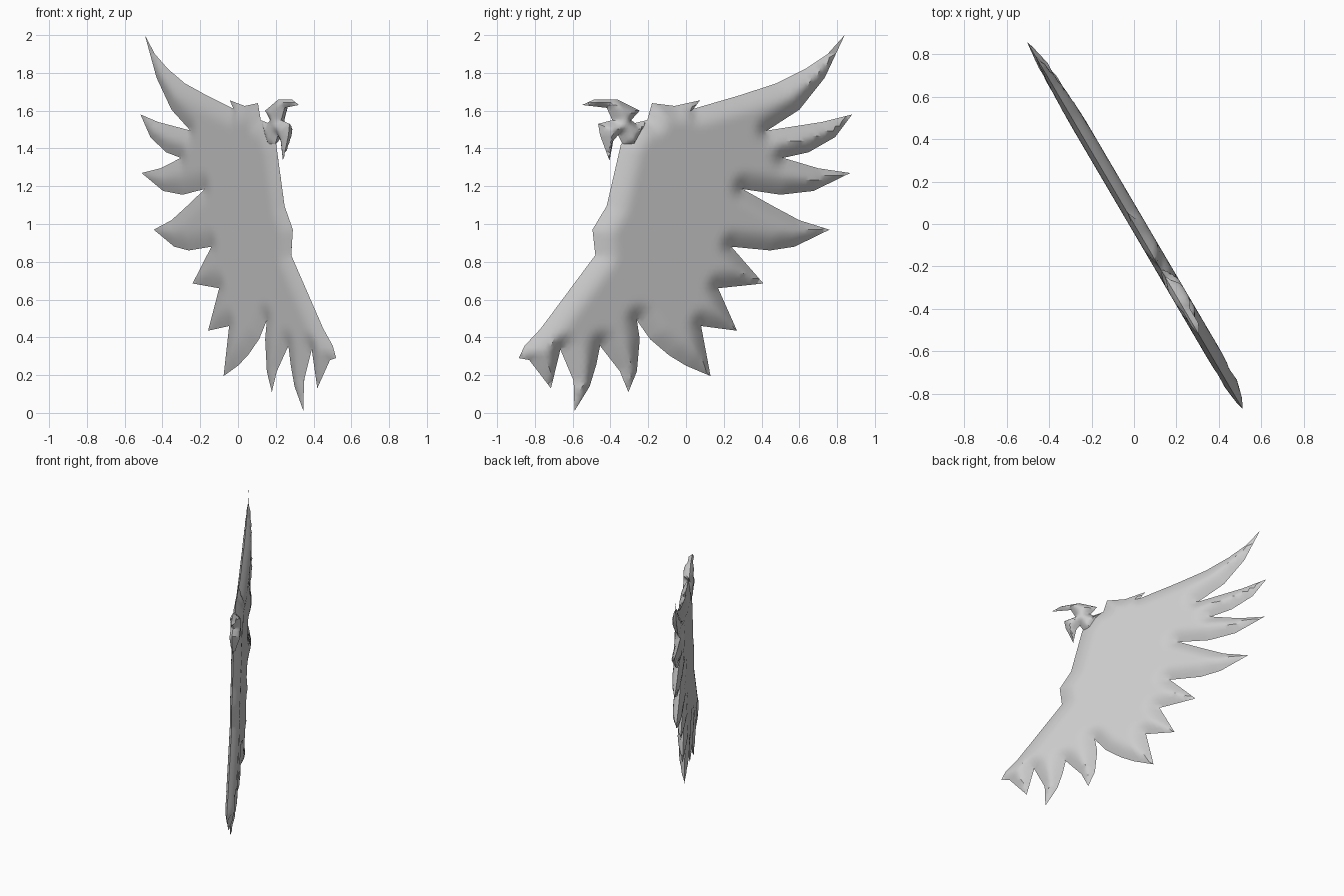
import bpy, bmesh, math
from mathutils import Vector
from mathutils.geometry import delaunay_2d_cdt, intersect_point_line

if "Cube" in bpy.data.objects:
    bpy.data.objects.remove(bpy.data.objects["Cube"])

# The wing stands in an upright plane turned about z; outlines are (y, z) in it
LEAN = -0.587
NORMAL = Vector((0.862, 0.506, 0))
FRONT, BACK = 0.05, -0.022

grey = bpy.data.materials.new("grey")
grey.diffuse_color = (0.6, 0.6, 0.6, 1)
grey.use_nodes = True
grey.node_tree.nodes["Principled BSDF"].inputs["Base Color"].default_value = grey.diffuse_color


def edge_distance(p, outline):
    best = 9.0
    for a, b in zip(outline, outline[1:] + outline[:1]):
        q, t = intersect_point_line(p, a, b)
        q = a if t < 0 else b if t > 1 else Vector(q[:2])
        best = min(best, (p - q).length)
    return best


def padded_plate(name, outline, step, rim):
    """Fill an outline with a fine net and swell it on both sides, sharp at the rim."""
    outline = [Vector(p) for p in outline]
    pts = []
    for a, b in zip(outline, outline[1:] + outline[:1]):
        n = max(1, round((b - a).length / (step * 1.3)))
        pts += [a.lerp(b, i / n) for i in range(n)]
    border = list(range(len(pts)))
    ys, zs = [p.x for p in outline], [p.y for p in outline]
    for i in range(int((max(ys) - min(ys)) / step) + 1):
        for j in range(int((max(zs) - min(zs)) / step) + 1):
            p = Vector((min(ys) + (i + 0.5 * (j % 2)) * step, min(zs) + j * step))
            if edge_distance(p, outline) > step * 0.35:
                pts.append(p)
    verts, _, faces, *_ = delaunay_2d_cdt(pts, [], [border], 1, 1e-5)

    bm = bmesh.new()
    for side in (FRONT, BACK):
        made = []
        for p in verts:
            swell = math.sin(math.pi / 2 * min(1, edge_distance(p, outline) / rim))
            made.append(bm.verts.new(Vector((LEAN * p.x, p.x, p.y)) + NORMAL * side * swell))
        for f in faces:
            loop = [made[i] for i in f]
            bm.faces.new(loop if side > 0 else loop[::-1])
    bmesh.ops.delete(bm, geom=[v for v in bm.verts if not v.link_faces], context='VERTS')
    bmesh.ops.remove_doubles(bm, verts=bm.verts, dist=0.0005)
    bmesh.ops.recalc_face_normals(bm, faces=bm.faces)
    mesh = bpy.data.meshes.new(name)
    bm.to_mesh(mesh)
    bm.free()
    mesh.materials.append(grey)
    ob = bpy.data.objects.new(name, mesh)
    bpy.context.collection.objects.link(ob)
    bpy.context.view_layer.objects.active = ob
    ob.select_set(True)
    bpy.ops.object.shade_smooth_by_angle(angle=math.radians(32))
    ob.select_set(False)


# Top edge from the long tip to the neck, then down the leading edge
leading_edge = [(.84, 2), (.75, 1.9), (.63, 1.82), (.48, 1.745), (.28, 1.68), (.04, 1.61),
                (.075, 1.655), (-.06, 1.625), (-.18, 1.64), (-.205, 1.55), (-.27, 1.535),
                (-.345, 1.42), (-.42, 1.095), (-.495, .97), (-.48, .835)]
# Fan of tail feathers
tail = [(-.77, .445), (-.855, .355), (-.885, .29), (-.83, .28), (-.715, .13), (-.665, .335),
        (-.595, .17), (-.59, .01), (-.51, .14), (-.475, .255), (-.455, .355), (-.35, .22),
        (-.305, .11), (-.26, .22), (-.245, .39), (-.26, .49)]
# Trailing feathers from the lowest up to the long tip
trailing = [(-.19, .39), (-.09, .305), (0, .25), (.13, .195), (.08, .46), (.27, .435),
            (.17, .66), (.41, .685), (.24, .88), (.445, .86), (.575, .88), (.76, .97),
            (.6, 1.02), (.46, 1.095), (.3, 1.185), (.5, 1.155), (.675, 1.175), (.87, 1.27),
            (.7, 1.295), (.515, 1.35), (.65, 1.38), (.79, 1.46), (.88, 1.58), (.72, 1.54),
            (.43, 1.495), (.6, 1.605), (.735, 1.775)]
padded_plate("wing", leading_edge + tail + trailing, 0.026, 0.11)

# Hooked claw on the wrist, its neck running into the wing
claw = [(-.2, 1.55), (-.265, 1.53), (-.29, 1.55), (-.245, 1.6), (-.365, 1.66), (-.485, 1.66),
        (-.55, 1.63), (-.42, 1.615), (-.39, 1.55), (-.465, 1.53), (-.455, 1.47),
        (-.405, 1.335), (-.385, 1.44), (-.36, 1.47), (-.335, 1.42), (-.28, 1.4)]
padded_plate("wrist_claw", claw, 0.014, 0.05)
